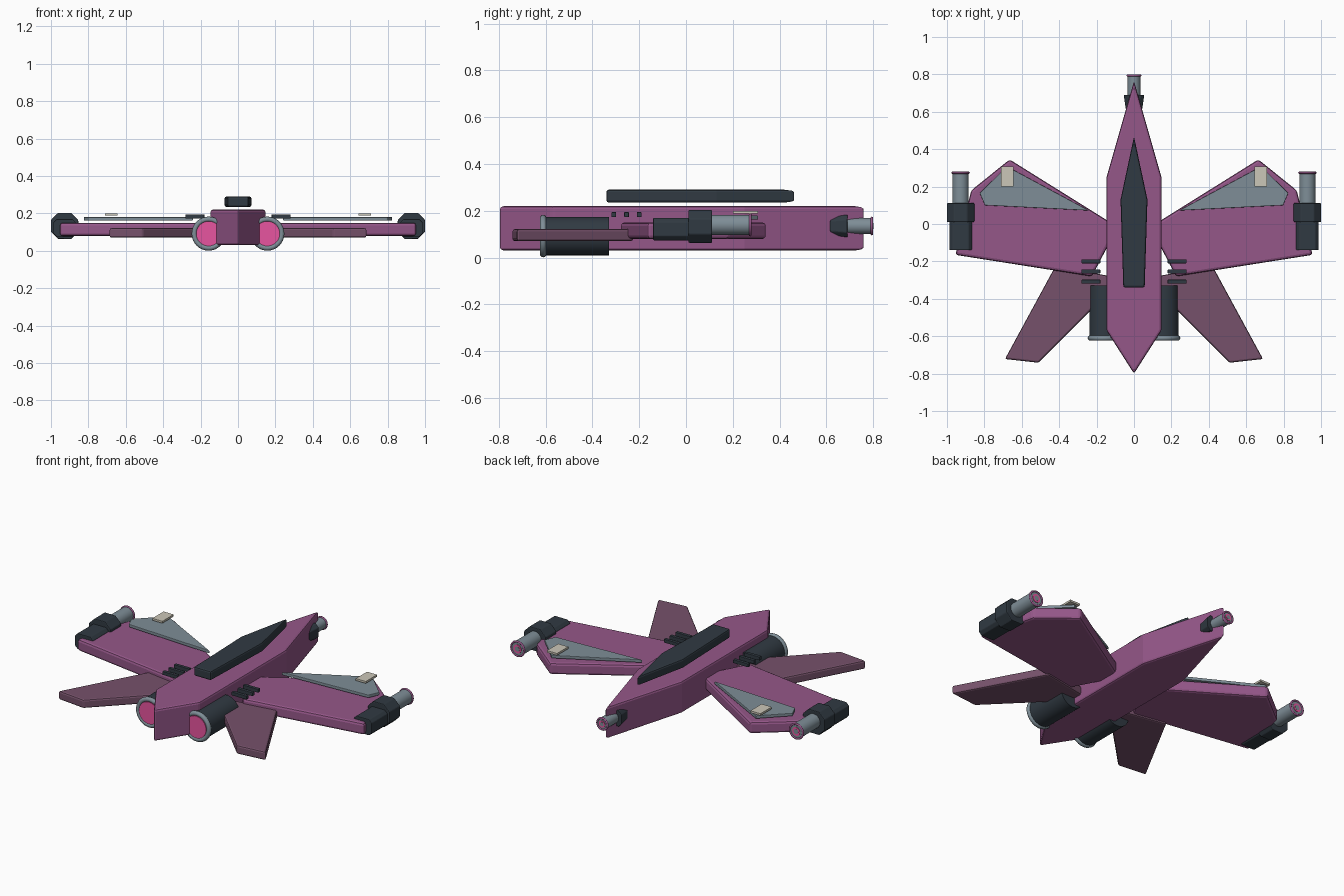
import bpy, bmesh, math
from mathutils import Matrix

if "Cube" in bpy.data.objects:
    bpy.data.objects.remove(bpy.data.objects["Cube"])


def material(name, r, g, b):
    m = bpy.data.materials.new(name)
    m.diffuse_color = (r, g, b, 1)
    m.use_nodes = True
    m.node_tree.nodes["Principled BSDF"].inputs["Base Color"].default_value = m.diffuse_color
    return m


PURPLE = material("purple_hull", 0.30, 0.095, 0.25)
PLUM = material("plum_fin", 0.18, 0.083, 0.145)
DARK = material("dark_metal", 0.030, 0.042, 0.055)
STEEL = material("steel", 0.21, 0.27, 0.31)
PINK = material("pink_glow", 0.80, 0.09, 0.35)
BEIGE = material("beige", 0.60, 0.57, 0.48)


def prism(name, pts, lo, hi, mat, axis='z', bevel=0.0, taper=1.0, centre=(0, 0)):
    """Extrude a closed profile along z (plan shape) or y (cross-section)."""
    bm = bmesh.new()
    rings = []
    for h, s in ((lo, taper), (hi, 1.0)):
        ring = []
        for u, v in pts:
            u, v = centre[0] + (u - centre[0]) * s, centre[1] + (v - centre[1]) * s
            ring.append(bm.verts.new((u, v, h) if axis == 'z' else (u, h, v)))
        rings.append(ring)
        bm.faces.new(ring)
    n = len(pts)
    for i in range(n):
        j = (i + 1) % n
        bm.faces.new((rings[0][i], rings[0][j], rings[1][j], rings[1][i]))
    bmesh.ops.recalc_face_normals(bm, faces=bm.faces)
    me = bpy.data.meshes.new(name)
    bm.to_mesh(me)
    bm.free()
    me.materials.append(mat)
    ob = bpy.data.objects.new(name, me)
    bpy.context.collection.objects.link(ob)
    if bevel:
        mod = ob.modifiers.new("bevel", 'BEVEL')
        mod.width, mod.segments = bevel, 2
        mod.limit_method = 'ANGLE'
    return ob


def chamfered(cx, cz, w, h, c):
    """Rectangle with cut corners, half sizes w and h."""
    p = [(w, h - c), (w - c, h), (c - w, h), (-w, h - c),
         (-w, c - h), (c - w, -h), (w - c, -h), (w, c - h)]
    return [(cx + x, cz + z) for x, z in p]


def smooth(ob, mat):
    ob.data.materials.append(mat)
    bpy.ops.object.shade_smooth_by_angle(angle=math.radians(40))


def tube(name, x, z, r, y0, y1, mat):
    bpy.ops.mesh.primitive_cylinder_add(vertices=32, radius=r, depth=y1 - y0,
                                        location=(x, (y0 + y1) / 2, z),
                                        rotation=(math.pi / 2, 0, 0))
    ob = bpy.context.object
    ob.name = name
    smooth(ob, mat)


def ring(name, x, y, z, major, minor, mat):
    bpy.ops.mesh.primitive_torus_add(major_radius=major, minor_radius=minor,
                                     major_segments=32, minor_segments=10,
                                     location=(x, y, z), rotation=(math.pi / 2, 0, 0))
    ob = bpy.context.object
    ob.name = name
    smooth(ob, mat)


def barrel(name, x, z, r, y0, y1):
    """Gun barrel with a coloured rim and a glowing bore."""
    tube(name + "_barrel", x, z, r, y0, y1 - 0.004, STEEL)
    ring(name + "_rim", x, y1 - 0.006, z, r, 0.006, PURPLE)
    tube(name + "_glow", x, z, r * 0.6, y1 - 0.01, y1 - 0.001, PINK)
    tube(name + "_bore", x, z, r * 0.35, y1 - 0.01, y1, STEEL)


def both(half):
    """Complete a symmetric plan outline from its right half (tips on x = 0)."""
    return half + [(-x, y) for x, y in reversed(half) if x > 0]


# Fuselage and canopy
prism("fuselage", both([(0, 0.765), (0.147, 0.25), (0.147, -0.57), (0, -0.80)]),
      0.03, 0.22, PURPLE, bevel=0.012)
prism("canopy", both([(0, 0.468), (0.072, 0.13), (0.057, -0.34)]),
      0.235, 0.29, DARK, bevel=0.01)

# Nose gun
prism("nose_mount", chamfered(0, 0.135, 0.055, 0.048, 0.02), 0.615, 0.69, DARK,
      axis='y', bevel=0.004, taper=0.8, centre=(0, 0.135))
barrel("nose_gun", 0, 0.135, 0.034, 0.66, 0.80)

for side, s in (("right", 1), ("left", -1)):
    def flip(pts):
        return [(s * x, y) for x, y in pts]

    # Main wing with inset panel and plate
    prism(side + "_wing", flip([(0.12, 0.005), (0.665, 0.345), (0.87, 0.18),
                                (0.955, -0.165), (0.225, -0.28), (0.12, -0.08)]),
          0.08, 0.15, PURPLE, bevel=0.014)
    prism(side + "_wing_panel", flip([(0.24, 0.072), (0.68, 0.308), (0.825, 0.165), (0.797, 0.10)]),
          0.162, 0.18, STEEL, bevel=0.003)
    prism(side + "_wing_plate", flip([(0.643, 0.2), (0.643, 0.307), (0.71, 0.307), (0.71, 0.2)]),
          0.188, 0.2, BEIGE)

    # Rear fin
    prism(side + "_rear_fin", flip([(0.12, -0.28), (0.42, -0.225), (0.69, -0.722),
                                    (0.51, -0.742), (0.12, -0.35)]),
          0.07, 0.122, PLUM, bevel=0.01)

    # Engine
    ex, ez = s * 0.157, 0.092
    tube(side + "_engine", ex, ez, 0.082, -0.615, -0.33, DARK)
    ring(side + "_engine_rim", ex, -0.61, ez, 0.077, 0.014, STEEL)
    tube(side + "_engine_glow", ex, ez, 0.066, -0.622, -0.60, PINK)

    # Vent bars
    for i in range(3):
        y = -0.2 - 0.054 * i
        prism(f"{side}_vent_bar_{i + 1}",
              flip([(0.18, y - 0.01), (0.28, y - 0.01), (0.28, y + 0.01), (0.18, y + 0.01)]),
              0.173, 0.194, DARK, bevel=0.002)

    # Wingtip gun
    gx = s * 0.927
    prism(side + "_gun_body", chamfered(gx, 0.122, 0.06, 0.048, 0.018), -0.14, 0.02, DARK,
          axis='y', bevel=0.004)
    prism(side + "_gun_collar", chamfered(gx, 0.133, 0.073, 0.07, 0.038), 0.01, 0.112, DARK,
          axis='y', bevel=0.005)
    barrel(side + "_gun", gx, 0.14, 0.043, 0.09, 0.28)
